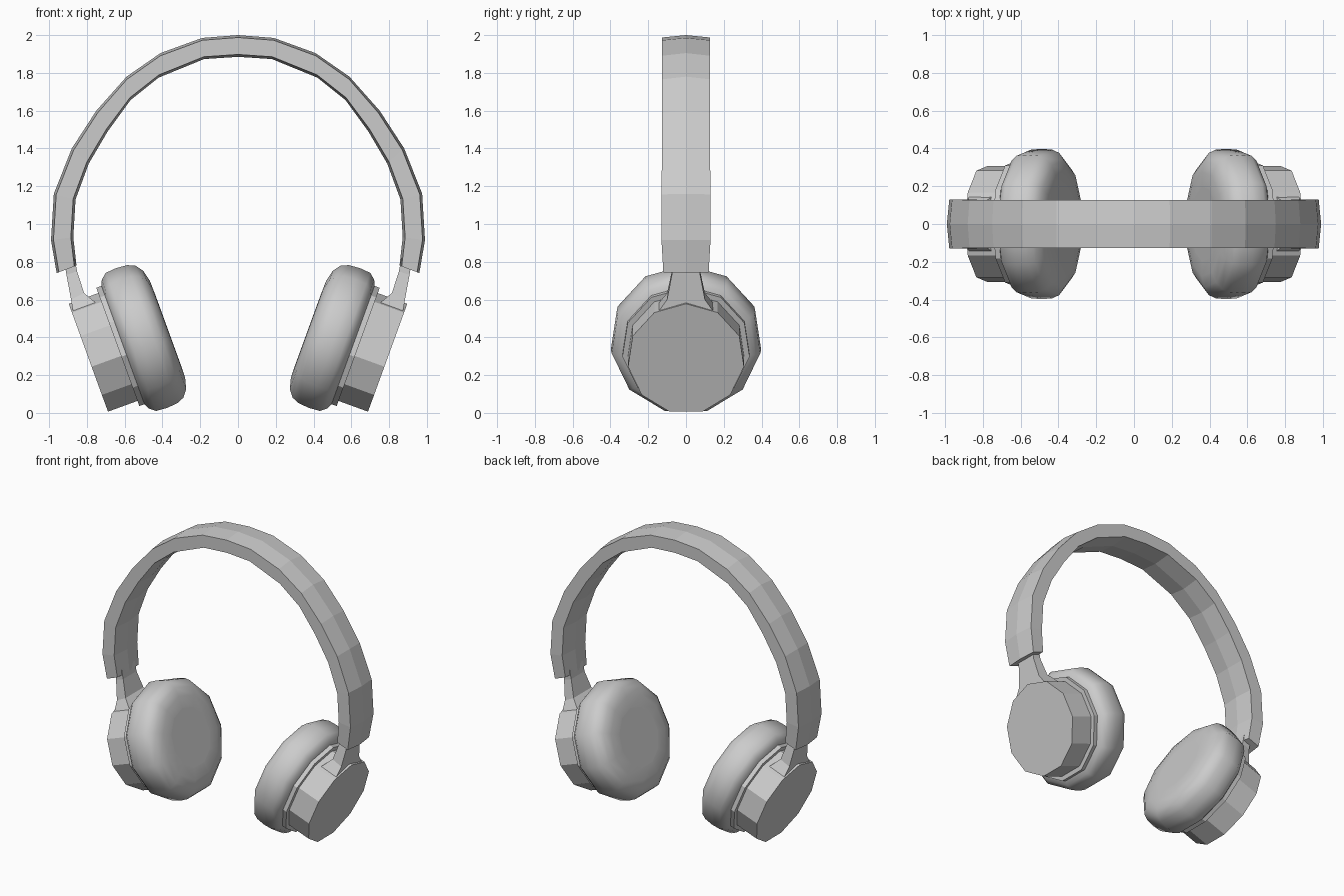
import bpy, bmesh, math
from mathutils import Vector

cube = bpy.data.objects.get("Cube")
if cube:
    bpy.data.objects.remove(cube, do_unlink=True)

grey = bpy.data.materials.new("mid_grey")
grey.use_nodes = True
grey.diffuse_color = (0.6, 0.6, 0.6, 1)
grey.node_tree.nodes["Principled BSDF"].inputs["Base Color"].default_value = (0.6, 0.6, 0.6, 1)


def loft(name, rings, smooth=False):
    """Bridge matching rings of points into a closed, capped solid."""
    bm = bmesh.new()
    loops = [[bm.verts.new(p) for p in ring] for ring in rings]
    n = len(loops[0])
    for a, b in zip(loops, loops[1:]):
        for i in range(n):
            j = (i + 1) % n
            bm.faces.new((a[i], a[j], b[j], b[i]))
    bm.faces.new(loops[0])
    bm.faces.new(loops[-1])
    bmesh.ops.recalc_face_normals(bm, faces=bm.faces[:])
    for f in bm.faces:
        f.smooth = smooth and len(f.verts) == 4
    mesh = bpy.data.meshes.new(name)
    bm.to_mesh(mesh)
    bm.free()
    mesh.materials.append(grey)
    obj = bpy.data.objects.new(name, mesh)
    bpy.context.collection.objects.link(obj)
    return obj


# Headband: outer and inner crown lines of one half, from the top to the tip
OUTER = [(0, 2.0), (.19, 1.985), (.41, 1.905), (.59, 1.78), (.75, 1.60),
         (.88, 1.40), (.975, 1.16), (.99, .915), (.96, .74)]
INNER = [(0, 1.885), (.18, 1.873), (.42, 1.775), (.57, 1.655), (.69, 1.49),
         (.79, 1.32), (.86, 1.13), (.872, .93), (.855, .78)]


def band_section(side, i):
    o, n = Vector(OUTER[i]), Vector(INNER[i])
    w = (.120 if i == 8 else .130 if i >= 6 else .127)
    oe, ne = o.lerp(n, .11), n.lerp(o, .11)
    pts = [(oe, -w), (o, 0), (oe, w), (ne, w), (n, 0), (ne, -w)]
    return [(side * p.x, y, p.y) for p, y in pts]


loft("headband", [band_section(-1, i) for i in range(8, 0, -1)]
     + [band_section(1, i) for i in range(9)])

# Ear cups: eleven-sided turned parts on an axis tilted inwards and up
TILT = math.radians(20)
SIDES = 11


def turned(name, side, profile, smooth=False):
    rings = []
    for t, r in profile:
        ring = []
        for k in range(SIDES):
            a = math.tau * k / SIDES
            u = r * math.cos(a)
            x = .79 - t * math.cos(TILT) + u * math.sin(TILT)
            z = .286 + t * math.sin(TILT) + u * math.cos(TILT)
            ring.append((side * x, r * math.sin(a), z))
        rings.append(ring)
    return loft(name, rings, smooth)


CUP = [(0, .31), (.18, .31)]
FLANGE = [(.166, .34), (.2, .34)]
CUSHION = [(.195, .34), (.208, .37), (.24, .397), (.3, .402), (.36, .397),
           (.4, .38), (.43, .34), (.445, .28), (.447, .2)]

# Stem sections: outer x, z, inner x, z, half depth
STEM = [(.92, .80, .865, .82, .075), (.908, .73, .852, .75, .075),
        (.884, .60, .815, .635, .10), (.872, .53, .744, .575, .15)]


def stem_section(side, xo, zo, xi, zi, w):
    return [(side * xo, -w, zo), (side * xo, w, zo),
            (side * xi, w, zi), (side * xi, -w, zi)]


for side, label in ((1, "left"), (-1, "right")):
    turned(label + "_cup_shell", side, CUP)
    turned(label + "_cup_flange", side, FLANGE)
    turned(label + "_ear_cushion", side, CUSHION, True)
    loft(label + "_stem", [stem_section(side, *s) for s in STEM])
